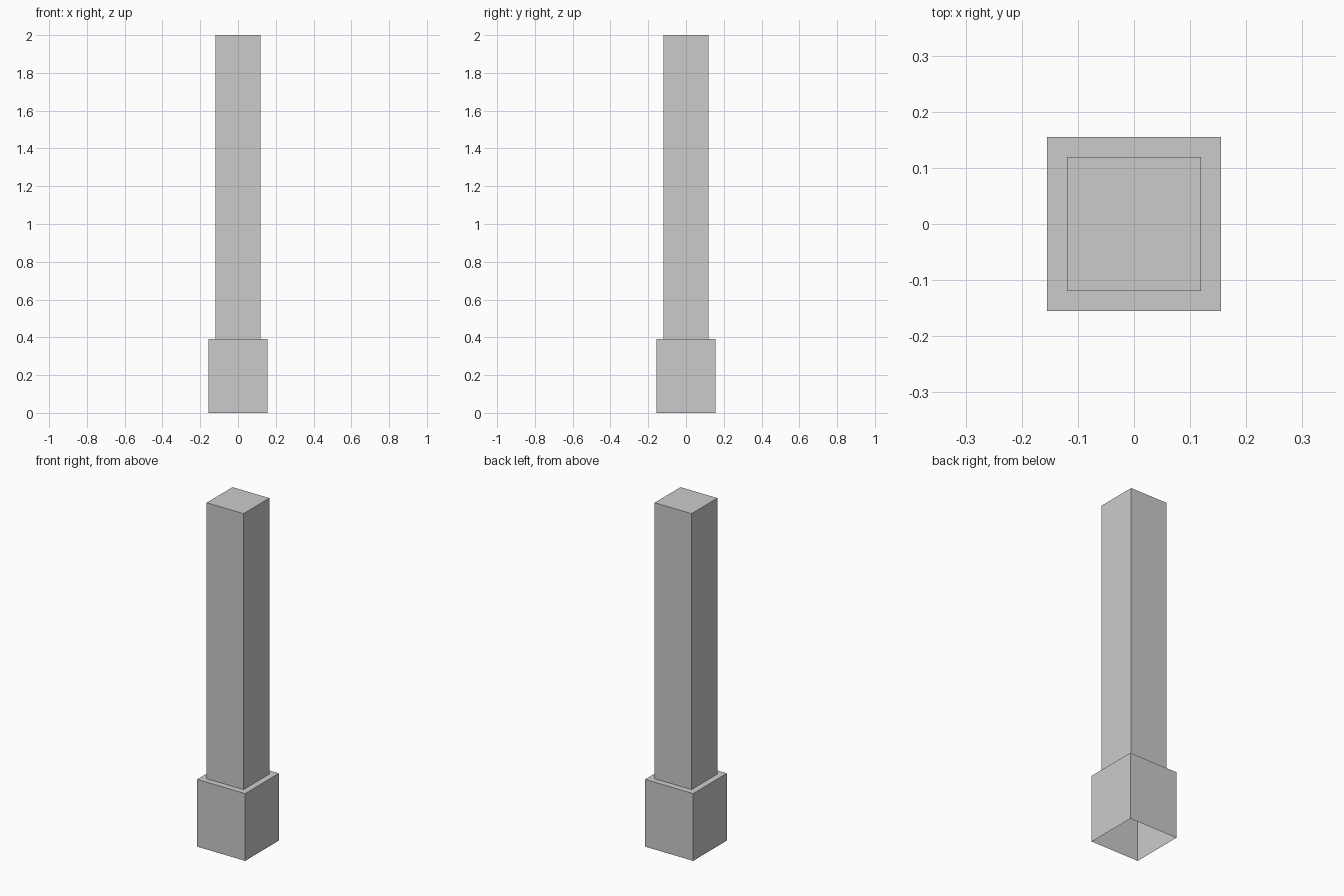
import bpy, bmesh

if "Cube" in bpy.data.objects:
    bpy.data.objects.remove(bpy.data.objects["Cube"])

# Square outline steps from the open bottom up to the top: (half width, height)
PROFILE = [(0.155, 0.0), (0.155, 0.392), (0.119, 0.392), (0.119, 2.0)]
CORNERS = [(-1, -1), (1, -1), (1, 1), (-1, 1)]

bm = bmesh.new()
rings = [[bm.verts.new((x * r, y * r, z)) for x, y in CORNERS] for r, z in PROFILE]

# Plinth walls, ledge and shaft walls
for low, high in zip(rings, rings[1:]):
    for i in range(4):
        j = (i + 1) % 4
        bm.faces.new((low[i], low[j], high[j], high[i]))

# Top cap; the underside stays open
bm.faces.new(rings[-1])

mesh = bpy.data.meshes.new("square_post")
bm.to_mesh(mesh)
bm.free()
post = bpy.data.objects.new("square_post", mesh)
bpy.context.collection.objects.link(post)
